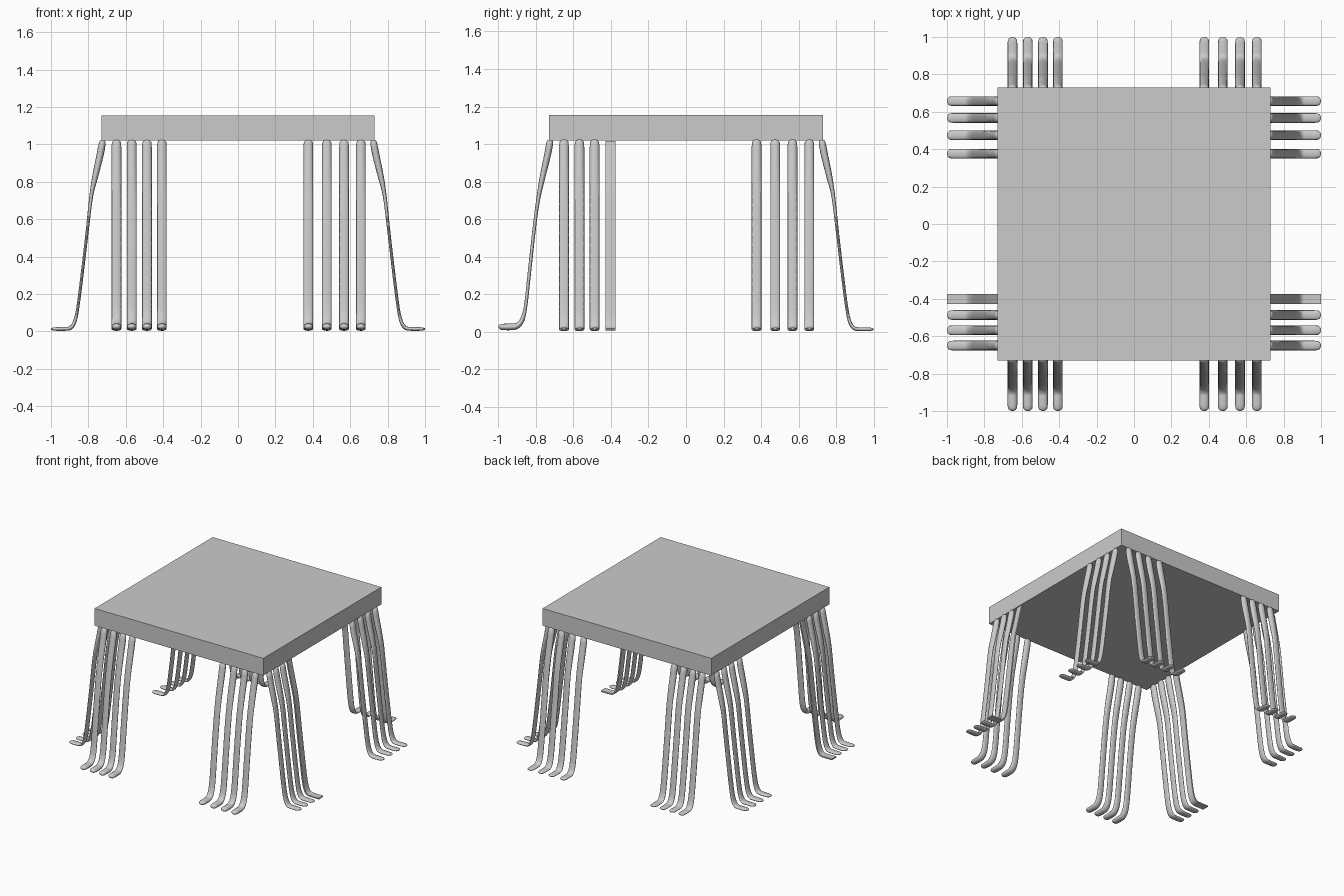
import bpy, bmesh, math
from mathutils import Vector

if "Cube" in bpy.data.objects:
    bpy.data.objects.remove(bpy.data.objects["Cube"])

# Side profiles: (distance outward, height, half thickness)
SIDE = [(0.722, 1.025, 0.019), (0.738, 0.94, 0.019), (0.763, 0.83, 0.016), (0.785, 0.72, 0.010),
        (0.808, 0.52, 0.008), (0.834, 0.30, 0.008), (0.856, 0.13, 0.008), (0.872, 0.055, 0.009),
        (0.895, 0.019, 0.010), (0.935, 0.013, 0.010), (1.0, 0.013, 0.009)]
FRONT = [(0.722, 1.025, 0.019), (0.738, 0.94, 0.018), (0.765, 0.82, 0.015), (0.790, 0.69, 0.010),
         (0.812, 0.52, 0.009), (0.836, 0.30, 0.009), (0.854, 0.14, 0.009), (0.872, 0.065, 0.012),
         (0.900, 0.032, 0.016), (0.935, 0.026, 0.018), (1.0, 0.026, 0.016)]
RIBBON = [(d, z - (0.01 if z > 1 else 0), 0.005) for d, z, t in SIDE]


def spline(points, steps=4):
    """Catmull-Rom samples through the points."""
    p = [Vector(q) for q in points]
    p = [2 * p[0] - p[1]] + p + [2 * p[-1] - p[-2]]
    out = []
    for i in range(1, len(p) - 2):
        for s in range(steps):
            t = s / steps
            a, b, c, d = p[i - 1:i + 3]
            out.append(0.5 * (2 * b + (c - a) * t + (2 * a - 5 * b + 4 * c - d) * t * t
                              + (3 * b - a - 3 * c + d) * t ** 3))
    return out + [p[-2]]


def rounded_ends(samples, radius):
    """Adds rings near both ends; returns (sample, scale) pairs for domed tips."""
    def dome(end, inner):
        length = math.dist(end[:2], inner[:2])
        res = []
        for a in (4, 25, 45, 68):
            back = radius * (1 - math.sin(math.radians(90 - a)))
            res.append((end.lerp(inner, back / length), math.sin(math.radians(a))))
        return res
    def trim(seq, end):
        return [s for s in seq if math.dist(s[:2], end[:2]) > radius]
    start, end = samples[0], samples[-1]
    mid = trim(trim(samples, start), end)
    return dome(start, mid[0]) + [(s, 1.0) for s in mid] + dome(end, mid[-1])[::-1]


def leg(name, points, pos, angle, half_width=0.026, flat=False):
    samples = spline(points)
    rings = [(s, 1.0) for s in samples] if flat else rounded_ends(samples, 0.024)
    if flat:
        section = [(-1, -1), (1, -1), (1, 1), (-1, 1)]
    else:
        section = [(math.cos(k * math.tau / 12), math.sin(k * math.tau / 12)) for k in range(12)]
    n = len(section)
    bm = bmesh.new()
    loops = []
    for i, (s, scale) in enumerate(rings):
        a, b = rings[max(i - 1, 0)][0], rings[min(i + 1, len(rings) - 1)][0]
        tangent = Vector((b[0] - a[0], b[1] - a[1])).normalized()
        normal = Vector((-tangent.y, tangent.x))
        ring = []
        for u, v in section:
            off = normal * (v * s[2] * scale)
            # local frame: outward along x, width along y
            ring.append(bm.verts.new((s[0] + off.x, u * half_width * scale, s[1] + off.y)))
        loops.append(ring)
    for r, q in zip(loops, loops[1:]):
        for k in range(n):
            bm.faces.new((r[k], r[(k + 1) % n], q[(k + 1) % n], q[k]))
    bm.faces.new(loops[0])
    bm.faces.new(loops[-1])
    ca, sa = round(math.cos(angle)), round(math.sin(angle))
    for v in bm.verts:
        x, y, z = v.co
        x, y = x * ca - y * sa, x * sa + y * ca
        v.co = (x + (pos if sa else 0), y + (0 if sa else pos), z)
    bmesh.ops.recalc_face_normals(bm, faces=bm.faces)
    mesh = bpy.data.meshes.new(name)
    bm.to_mesh(mesh)
    bm.free()
    for f in mesh.polygons:
        f.use_smooth = not flat
    ob = bpy.data.objects.new(name, mesh)
    bpy.context.collection.objects.link(ob)
    return ob


# Square slab top
bpy.ops.mesh.primitive_cube_add(size=1, location=(0, 0, 1.0875))
top = bpy.context.object
top.name = "table_top"
top.scale = (1.46, 1.46, 0.135)

# Bent rod legs along each edge, grouped in fours by the corners
positions = [-0.65, -0.568, -0.487, -0.407, 0.376, 0.475, 0.567, 0.657]
edges = [("right", 0, SIDE), ("back", math.pi / 2, SIDE),
         ("left", math.pi, SIDE), ("front", -math.pi / 2, FRONT)]
for edge, angle, profile in edges:
    for i, p in enumerate(positions):
        name = f"{edge}_leg_{i + 1}"
        if edge in ("right", "left") and i == 3:
            # flat strip legs
            leg(name, RIBBON, -0.402, angle, 0.027, flat=True)
        else:
            leg(name, profile, p, angle)
